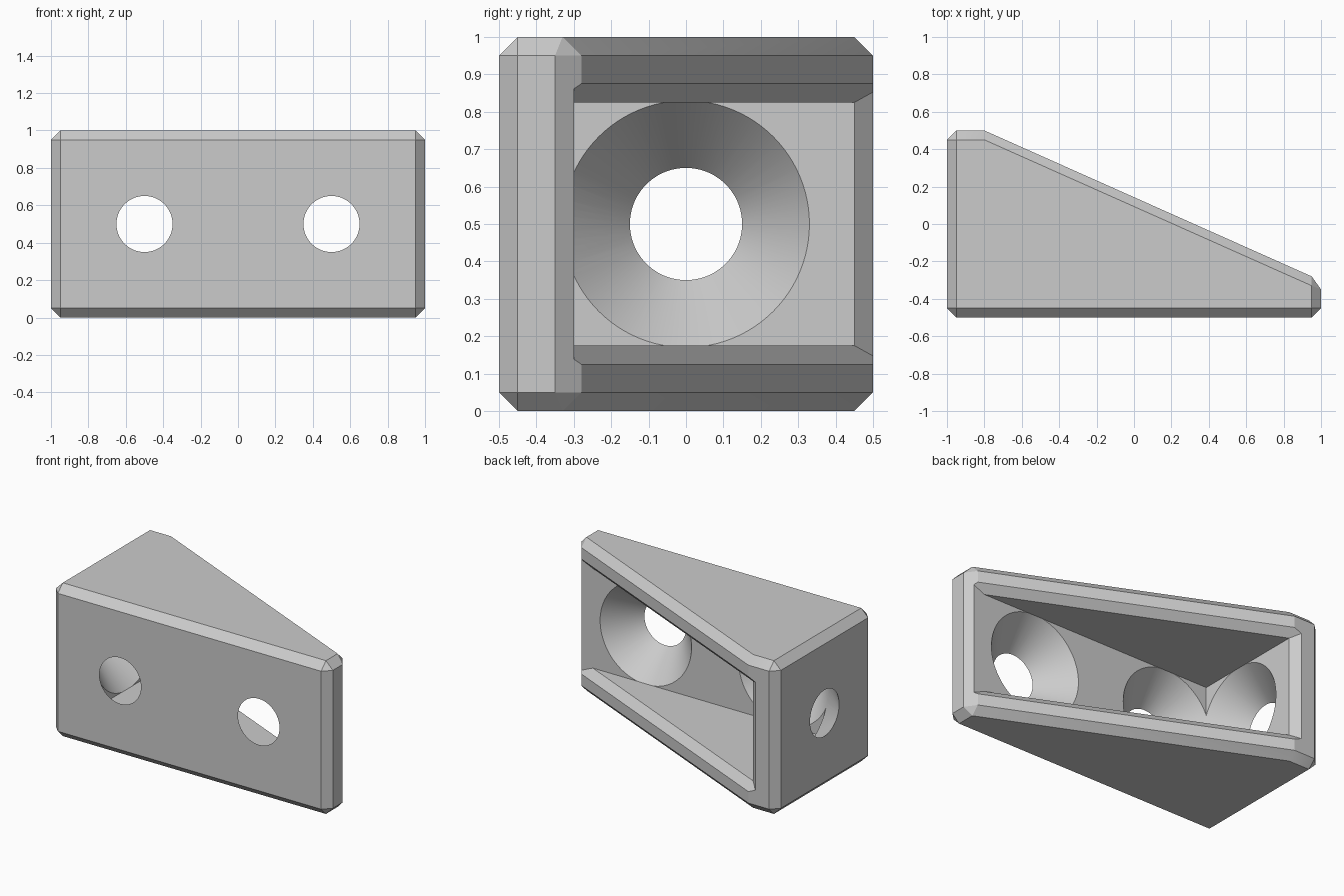
import bpy
import bmesh
from math import radians
from mathutils import Matrix, Vector

old = bpy.data.objects.get("Cube")
if old:
    bpy.data.objects.remove(old, do_unlink=True)

MID = 0.5       # middle height of the bracket
INNER_X = -0.8  # inside face of the side wall
INNER_Y = -0.3  # inside face of the front wall


def add_object(name, bm):
    bmesh.ops.recalc_face_normals(bm, faces=bm.faces)
    mesh = bpy.data.meshes.new(name)
    bm.to_mesh(mesh)
    bm.free()
    obj = bpy.data.objects.new(name, mesh)
    bpy.context.collection.objects.link(obj)
    return obj


def hull(name, layers):
    """Convex solid from (xy points, half height) layers mirrored about MID."""
    bm = bmesh.new()
    for points, half in layers:
        for x, y in points:
            for side in (-1, 1):
                bm.verts.new((x, y, MID + side * half))
    bmesh.ops.convex_hull(bm, input=bm.verts)
    bmesh.ops.dissolve_limit(bm, angle_limit=radians(0.5),
                             verts=bm.verts, edges=bm.edges)
    return add_object(name, bm)


def countersink(name, centre, axis):
    """Screw hole widening from the outside face to the inside face."""
    start, end = -0.02, 0.201
    radius = lambda depth: 0.15 + 0.9 * depth
    bm = bmesh.new()
    bmesh.ops.create_cone(bm, cap_ends=True, segments=96,
                          radius1=radius(start), radius2=radius(end),
                          depth=end - start)
    turn = Vector((0, 0, 1)).rotation_difference(axis).to_matrix().to_4x4()
    middle = Vector(centre) + axis * (start + end) / 2
    bm.transform(Matrix.Translation(middle) @ turn)
    return add_object(name, bm)


def cut(target, cutter):
    mod = target.modifiers.new("cut", "BOOLEAN")
    mod.operation = "DIFFERENCE"
    mod.solver = "EXACT"
    mod.object = cutter
    bpy.context.view_layer.objects.active = target
    bpy.ops.object.modifier_apply(modifier=mod.name)
    bpy.data.objects.remove(cutter, do_unlink=True)


# Chamfered wedge body
outline = [(-1, -0.45), (-0.95, -0.5), (0.95, -0.5), (1, -0.45), (1, -0.35),
           (0.95, -0.28), (-0.8, 0.5), (-0.95, 0.5), (-1, 0.45)]
cap = [(-0.95, -0.45), (0.95, -0.45), (0.95, -0.33), (-0.8, 0.45), (-0.95, 0.45)]
bracket = hull("corner_bracket", [(outline, 0.45), (cap, 0.5)])

# Hollow inside, open along the slope
cavity = [(INNER_X, INNER_Y), (1.2, INNER_Y), (1.2, 0.7), (INNER_X, 0.7)]
cut(bracket, hull("cavity_cutter", [(cavity, 0.325)]))

# Chamfer around the mouth of the hollow
cut(bracket, hull("mouth_cutter", [
    ([(INNER_X, 0.45), (0.883, INNER_Y)], 0.325),
    ([(-0.98, 0.63), (1.107, INNER_Y)], 0.425)]))

# Two screw holes in the front wall and one in the side wall
for x in (-0.5, 0.5):
    cut(bracket, countersink("front_hole_cutter", (x, -0.5, MID), Vector((0, 1, 0))))
cut(bracket, countersink("side_hole_cutter", (-1, 0, MID), Vector((1, 0, 0))))

# Plain grey finish
grey = bpy.data.materials.new("light_grey")
grey.use_nodes = True
colour = (0.6, 0.6, 0.6, 1)
grey.diffuse_color = colour
grey.node_tree.nodes["Principled BSDF"].inputs["Base Color"].default_value = colour
bracket.data.materials.clear()
bracket.data.materials.append(grey)

bpy.ops.object.select_all(action="DESELECT")
bracket.select_set(True)
bpy.context.view_layer.objects.active = bracket
bpy.ops.object.shade_smooth_by_angle(angle=radians(20))
